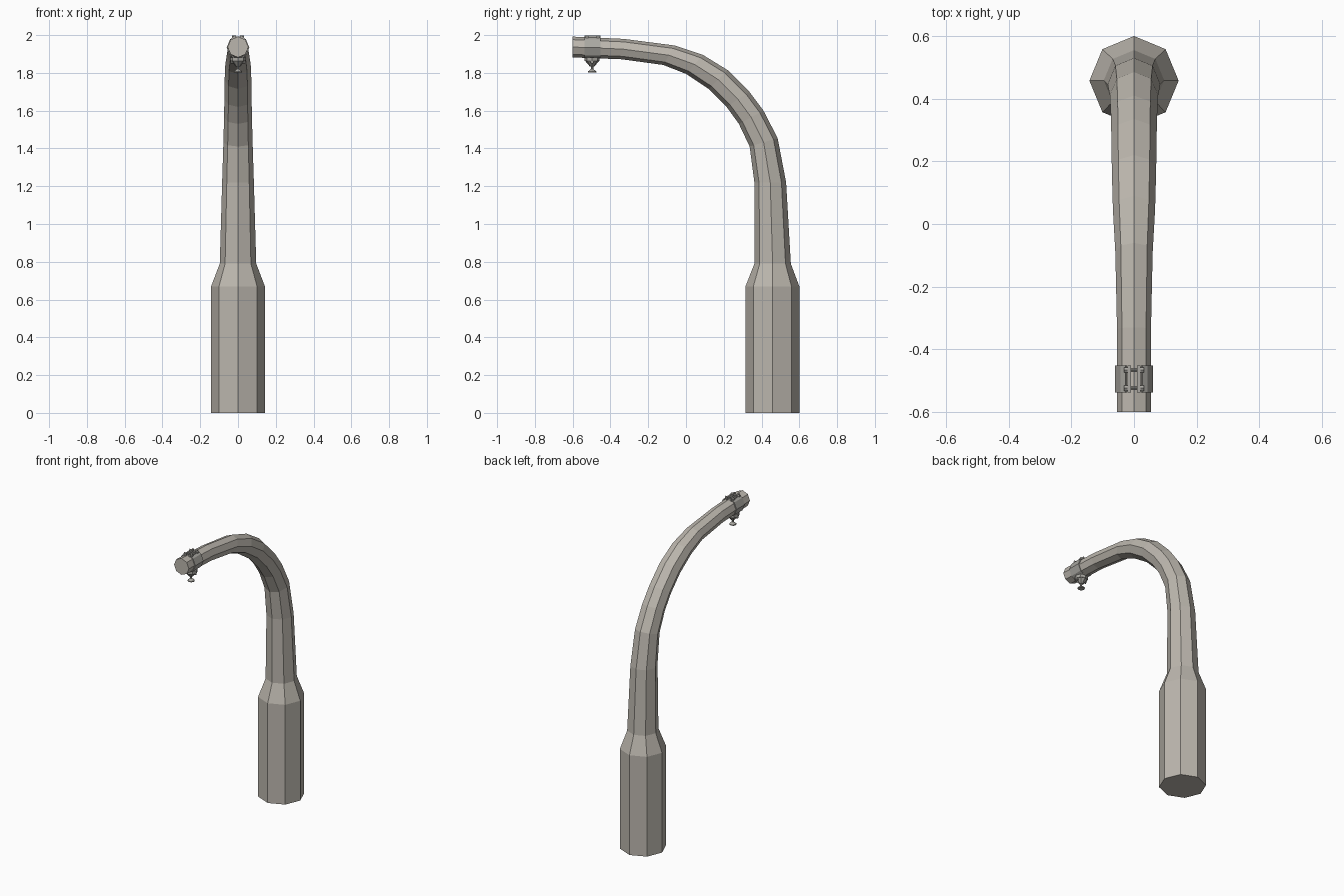
import bpy, bmesh, math
from mathutils import Vector, Matrix

if "Cube" in bpy.data.objects:
    bpy.data.objects.remove(bpy.data.objects["Cube"])

def material(name, col):
    m = bpy.data.materials.new(name)
    m.diffuse_color = (*col, 1)
    m.use_nodes = True
    m.node_tree.nodes["Principled BSDF"].inputs["Base Color"].default_value = m.diffuse_color
    return m

CONCRETE = material("warm grey concrete", (0.50, 0.47, 0.42))
METAL = material("dull grey metal", (0.40, 0.39, 0.36))

def finish(name, bm, mat):
    bmesh.ops.recalc_face_normals(bm, faces=bm.faces)
    me = bpy.data.meshes.new(name)
    bm.to_mesh(me)
    bm.free()
    me.materials.append(mat)
    ob = bpy.data.objects.new(name, me)
    bpy.context.collection.objects.link(ob)
    return ob

def skin(bm, rings, closed=True):
    n = len(rings[0])
    for a, b in zip(rings, rings[1:]):
        for i in range(n if closed else n - 1):
            j = (i + 1) % n
            bm.faces.new((a[i], a[j], b[j], b[i]))

def box(name, lo, hi):
    bm = bmesh.new()
    c = [(a + b) / 2 for a, b in zip(lo, hi)]
    s = [b - a for a, b in zip(lo, hi)]
    bmesh.ops.create_cube(bm, size=1, matrix=Matrix.Translation(c) @ Matrix.Diagonal((*s, 1)))
    return finish(name, bm, METAL)

def rod(name, p, q, r1, r2=None, sides=8):
    p, q = Vector(p), Vector(q)
    d = q - p
    bm = bmesh.new()
    bmesh.ops.create_cone(bm, cap_ends=True, segments=sides, radius1=r1,
                          radius2=r1 if r2 is None else r2, depth=d.length,
                          matrix=Matrix.Translation((p + q) / 2) @ d.to_track_quat('Z', 'Y').to_matrix().to_4x4())
    return finish(name, bm, METAL)

# Curved post: outer and inner edge of the side outline, (y, z) each
OUTER = [(.60, 0), (.60, .67), (.555, .79), (.53, 1.22), (.485, 1.455), (.41, 1.60), (.335, 1.70),
         (.22, 1.815), (.09, 1.895), (-.06, 1.945), (-.33, 1.98), (-.60, 1.992)]
INNER = [(.315, 0), (.315, .67), (.362, .79), (.362, 1.22), (.337, 1.41), (.28, 1.53), (.215, 1.62),
         (.12, 1.715), (0, 1.795), (-.12, 1.842), (-.34, 1.872), (-.60, 1.882)]
bm = bmesh.new()
rings = []
for o, i in zip(OUTER, INNER):
    o, i = Vector((0, *o)), Vector((0, *i))
    c, half = (o + i) / 2, (o - i) / 2
    rings.append([bm.verts.new(c + half * math.cos(a) + Vector((half.length * math.sin(a), 0, 0)))
                  for a in (k * math.pi / 4 for k in range(8))])
skin(bm, rings)
bm.faces.new(rings[0])
bm.faces.new(rings[-1])
finish("curved_post", bm, CONCRETE)

# Clamp half shells hugging the two sides of the post tip
ZC = 1.935
for side, label in ((-1, "left"), (1, "right")):
    bm = bmesh.new()
    prof = []
    for r in (.060, .053):
        pts = [(side * r * math.sin(a), ZC + r * math.cos(a))
               for a in (k * math.pi / 4 for k in (.6, 1, 2, 3, 3.5))]
        prof += pts if r == .060 else pts[::-1]
    rings = [[bm.verts.new((x, y, z)) for x, z in prof] for y in (-.538, -.452)]
    skin(bm, rings)
    for r in rings:
        bm.faces.new(r)
    finish("clamp_shell_" + label, bm, METAL)
    # upright flange and crosswise bolts on top
    box("clamp_flange_" + label, (side * .015 - .005, -.538, 1.972), (side * .015 + .005, -.452, 1.999))
for y in (-.524, -.466):
    rod("clamp_bolt", (-.028, y, 1.988), (.028, y, 1.988), .005)
    for s in (-1, 1):
        rod("bolt_head", (s * .020, y, 1.988), (s * .032, y, 1.988), .010, sides=6)

# Hanging bracket with stem and flared foot under the tip
rod("hanger_cup", (0, -.497, 1.882), (0, -.497, 1.862), .040)
rod("hanger_cone", (0, -.497, 1.862), (0, -.497, 1.834), .036, .012)
for s in (-1, 1):
    rod("hanger_bolt", (s * .018, -.497, 1.858), (s * .036, -.497, 1.858), .009, sides=6)
rod("hanger_stem", (0, -.497, 1.84), (0, -.497, 1.803), .006)
rod("hanger_foot", (0, -.497, 1.820), (0, -.497, 1.808), .007, .022)
rod("hanger_foot_rim", (0, -.497, 1.808), (0, -.497, 1.802), .022)
